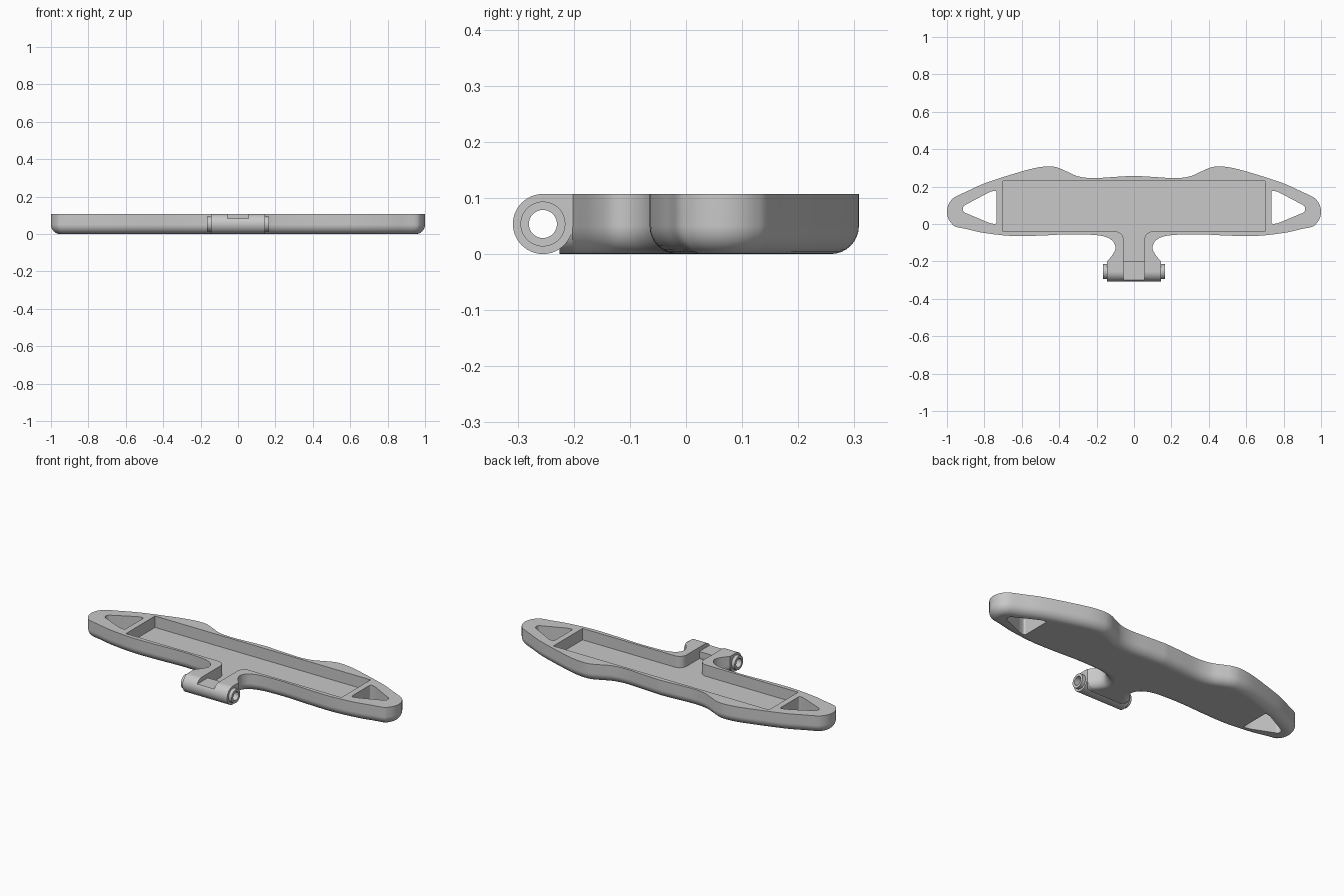
import bpy, bmesh, math
from mathutils import Vector

if "Cube" in bpy.data.objects:
    bpy.data.objects.remove(bpy.data.objects["Cube"])

HEIGHT, FILLET, FLOOR = 0.107, 0.05, 0.04
BARREL_Y, BARREL_Z, BARREL_R = -0.255, 0.0535, 0.0535
BORE_R = 0.025
NECK_END = -0.225

grey = bpy.data.materials.new("plain grey")
grey.use_nodes = True
grey.diffuse_color = (0.58, 0.58, 0.58, 1)
grey.node_tree.nodes["Principled BSDF"].inputs["Base Color"].default_value = grey.diffuse_color


def ring(bm, pts):
    return [bm.verts.new(p) for p in pts]


def band(bm, a, b, closed=True):
    """Wall of quads between two matching rings."""
    n = len(a)
    for i in range(n if closed else n - 1):
        j = (i + 1) % n
        bm.faces.new((a[i], a[j], b[j], b[i]))


def fill(bm, loops, normal):
    """Flat face bounded by the first loop, with the other loops as holes."""
    edges = []
    for loop in loops:
        for a, b in zip(loop, loop[1:] + loop[:1]):
            edges.append(bm.edges.get((a, b)) or bm.edges.new((a, b)))
    bmesh.ops.triangle_fill(bm, use_beauty=True, edges=edges, normal=normal)


def finish(bm, name):
    bmesh.ops.recalc_face_normals(bm, faces=bm.faces)
    mesh = bpy.data.meshes.new(name)
    bm.to_mesh(mesh)
    bm.free()
    mesh.materials.append(grey)
    obj = bpy.data.objects.new(name, mesh)
    bpy.context.collection.objects.link(obj)
    bpy.ops.object.select_all(action='DESELECT')
    obj.select_set(True)
    bpy.context.view_layer.objects.active = obj
    bpy.ops.object.shade_smooth_by_angle(angle=math.radians(30))
    obj.modifiers.new("flat_shading", 'WEIGHTED_NORMAL').keep_sharp = True


def smooth_path(pts, steps=6):
    """Catmull-Rom curve through the points."""
    p = [Vector(q) for q in pts]
    p = [2 * p[0] - p[1]] + p + [2 * p[-1] - p[-2]]
    out = []
    for a, b, c, d in zip(p, p[1:], p[2:], p[3:]):
        for s in range(steps):
            t = s / steps
            out.append(0.5 * (2 * b + (c - a) * t + (2 * a - 5 * b + 4 * c - d) * t * t
                              + (3 * b - a - 3 * c + d) * t ** 3))
    return out + [p[-2]]


def rounded(pts, radius, steps=6):
    """Round every corner of a convex polygon."""
    out = []
    for i, q in enumerate(pts):
        q = Vector(q)
        a = (Vector(pts[i - 1]) - q).normalized() * radius
        b = (Vector(pts[(i + 1) % len(pts)]) - q).normalized() * radius
        for s in range(steps + 1):
            t = s / steps
            out.append(q + a * (1 - t) ** 2 + b * t * t)
    return out


def symmetric(half):
    """Mirror a back-to-front half outline; the open gap is at the front."""
    return [Vector((-p.x, p.y)) for p in reversed(half) if p.x > 1e-5] + half


# Tray outline: wavy back, round tips and a flaring neck
tip = [(.907 + .093 * math.cos(a), .066 + .093 * math.sin(a))
       for a in [math.radians(d) for d in (60, 40, 20, 0, -20, -40, -60)]]
half = smooth_path([(0, .258), (.1, .252), (.22, .245), (.3, .255), (.36, .281), (.41, .302), (.46, .308),
                    (.54, .297), (.67, .26), (.8, .217), (.89, .176)] + tip +
                   [(.89, -.028), (.8, -.048), (.65, -.064), (.5, -.062), (.35, -.055), (.22, -.058),
                    (.155, -.068), (.115, -.09), (.099, -.125), (.112, -.16), (.145, -.202)])
outline = symmetric(half + [Vector((.145, NECK_END))])
inward = []
for i, p in enumerate(outline):
    tangent = (outline[(i + 1) % len(outline)] - outline[i - 1]).normalized()
    on_neck = p.y < -.125
    inward.append(Vector((-math.copysign(1, p.x), 0)) if on_neck else Vector((tangent.y, -tangent.x)))

# Outer wall, rounded along the lower edge
bm = bmesh.new()
rings = [ring(bm, [(p.x, p.y, HEIGHT) for p in outline])]
for k in range(9):
    a = k / 8 * math.pi / 2
    inset, z = FILLET * (1 - math.cos(a)), FILLET * (1 - math.sin(a))
    rings.append(ring(bm, [(p.x + n.x * inset, p.y + n.y * inset, z) for p, n in zip(outline, inward)]))
for a, b in zip(rings, rings[1:]):
    band(bm, a, b, closed=False)

# Recessed pocket with a channel down the neck
corner = [Vector((.055 + .045 * (1 - math.sin(t)), -.04 - .045 * (1 - math.cos(t))))
          for t in [k / 8 * math.pi / 2 for k in range(9)]]
pocket = symmetric([Vector((0, .23)), Vector((.7, .23)), Vector((.7, -.04))] + corner
                   + [Vector((.055, NECK_END))])
pocket_top, pocket_floor = [ring(bm, [(p.x, p.y, z) for p in pocket]) for z in (HEIGHT, FLOOR)]
band(bm, pocket_top, pocket_floor, closed=False)
fill(bm, [pocket_floor], (0, 0, 1))

# Triangular openings at both tips
tops, bottoms = [], []
for side in (1, -1):
    tri = rounded([(.735 * side, .18), (.77 * side, .172), (.915 * side, .095), (.915 * side, .065),
                   (.77 * side, .004), (.735 * side, -.002)], .014)
    top, bottom = [ring(bm, [(p.x, p.y, z) for p in tri]) for z in (HEIGHT, 0)]
    band(bm, top, bottom)
    tops.append(top)
    bottoms.append(bottom)

# Rim and underside
fill(bm, [rings[0] + pocket_top[::-1]] + tops, (0, 0, 1))
fill(bm, [rings[-1]] + bottoms, (0, 0, -1))
finish(bm, "tray_body")


def circle(radius):
    return [(BARREL_Y + radius * math.cos(a), BARREL_Z + radius * math.sin(a))
            for a in [t / 64 * math.tau for t in range(64)]]


def hinge_part(name, profile, x0, x1):
    """Profile extruded along x with the bore left open."""
    bm = bmesh.new()
    sides = []
    for x in (x0, x1):
        sides.append([ring(bm, [(x, y, z) for y, z in loop]) for loop in (profile, circle(BORE_R))])
    for a, b in zip(*sides):
        band(bm, a, b)
    for loops in sides:
        fill(bm, loops, (1, 0, 0))
    finish(bm, name)


# Hinge barrel: round in front and below, square where it meets the neck
barrel = circle(BARREL_R)[16:] + [(BARREL_Y + BARREL_R, BARREL_Z), (BARREL_Y + BARREL_R, HEIGHT)]
notched = [(y, min(z, .082)) for y, z in barrel]
hinge_part("hinge_barrel_middle", notched, -.055, .055)
for label, s in (("left", 1), ("right", -1)):
    hinge_part("hinge_barrel_" + label, barrel, .055 * s, .145 * s)
    hinge_part("hinge_bushing_" + label, circle(.04), .145 * s, .165 * s)
